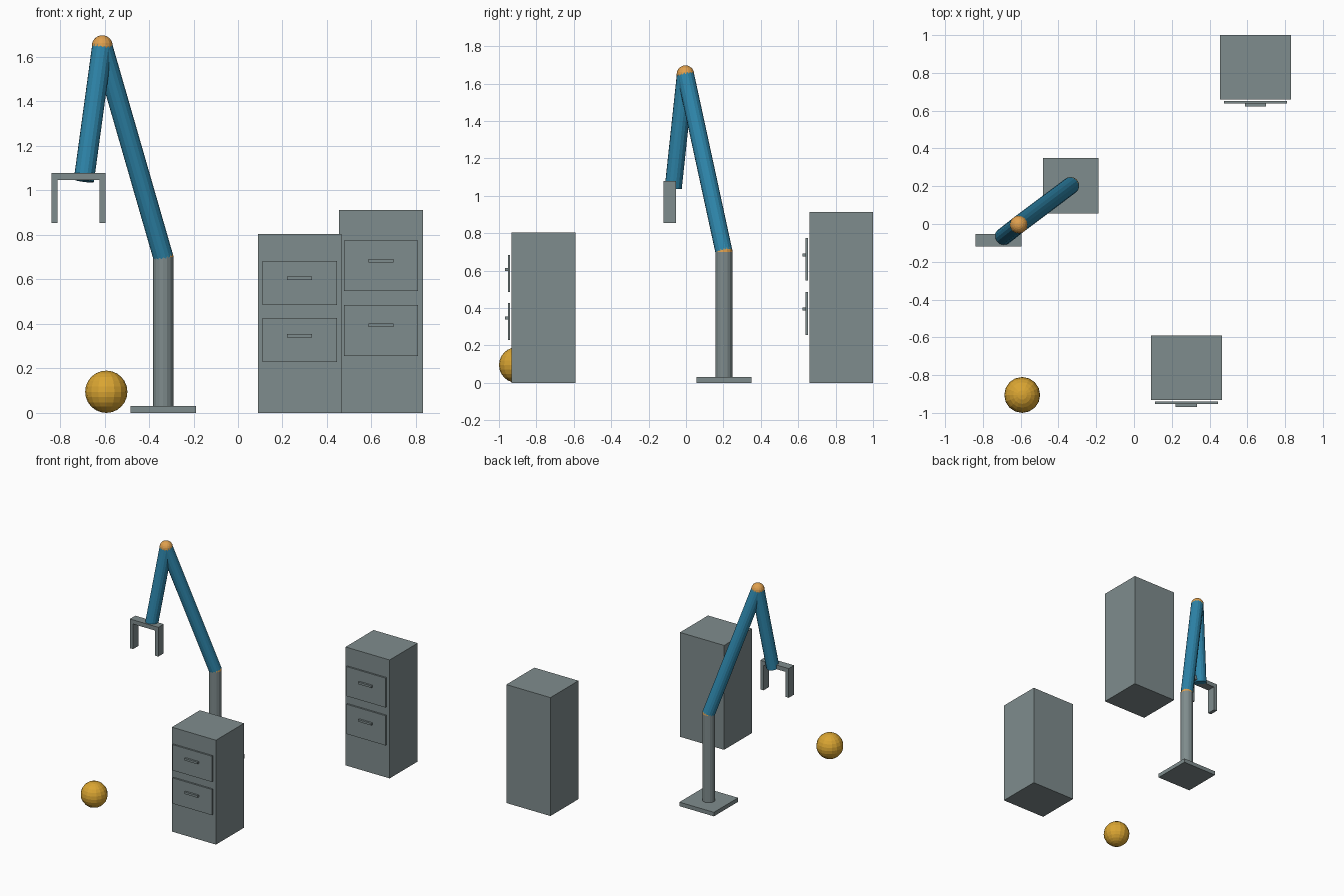
import bpy
from mathutils import Vector

if "Cube" in bpy.data.objects:
    bpy.data.objects.remove(bpy.data.objects["Cube"])


def material(name, hex_code):
    rgb = [int(hex_code[i:i + 2], 16) / 255 for i in (0, 2, 4)]
    lin = [c / 12.92 if c <= 0.04045 else ((c + 0.055) / 1.055) ** 2.4 for c in rgb]
    m = bpy.data.materials.new(name)
    m.diffuse_color = (*lin, 1)
    m.use_nodes = True
    m.node_tree.nodes["Principled BSDF"].inputs["Base Color"].default_value = m.diffuse_color
    return m


GREY = material("steel grey", "7f8c8d")
BLUE = material("arm blue", "2e86ab")
ORANGE = material("joint orange", "e0a04e")
GOLD = material("ball gold", "daa532")


def finish(name, mat):
    ob = bpy.context.object
    ob.name = name
    ob.data.materials.append(mat)
    return ob


def box(name, x, y, z, mat=GREY):
    """Box from (min, max) ranges on each axis."""
    ranges = (x, y, z)
    bpy.ops.mesh.primitive_cube_add(size=1, location=[(a + b) / 2 for a, b in ranges])
    bpy.context.object.scale = [b - a for a, b in ranges]
    bpy.ops.object.transform_apply(location=False, rotation=False, scale=True)
    return finish(name, mat)


def tube(name, start, end, radius, mat):
    """Cylinder between two points."""
    a, b = Vector(start), Vector(end)
    bpy.ops.mesh.primitive_cylinder_add(vertices=16, radius=radius, depth=(b - a).length,
                                        location=(a + b) / 2)
    bpy.context.object.rotation_euler = (b - a).to_track_quat('Z', 'Y').to_euler()
    return finish(name, mat)


def sphere(name, centre, radius, mat):
    bpy.ops.mesh.primitive_uv_sphere_add(segments=16, ring_count=12, radius=radius,
                                         location=centre)
    return finish(name, mat)


def cabinet(name, cx, front, height, drawers):
    """Filing cabinet; drawers are (bottom, top, handle height)."""
    box(name + "_body", (cx - 0.188, cx + 0.188), (front, front + 0.341), (0, height))
    for i, (low, high, grip) in enumerate(drawers, 1):
        box(f"{name}_drawer_{i}", (cx - 0.167, cx + 0.167),
            (front - 0.021, front - 0.008), (low, high))
        box(f"{name}_handle_{i}", (cx - 0.056, cx + 0.056),
            (front - 0.036, front - 0.021), (grip - 0.008, grip + 0.008))


# Robot arm
R = 0.046
shoulder = (-0.336, 0.203, 0.70)
elbow = (-0.61, -0.003, 1.65)
wrist = (-0.693, -0.068, 1.043)
box("base_plate", (-0.483, -0.189), (0.056, 0.35), (0, 0.031))
tube("column", (-0.336, 0.203, 0.031), shoulder, R, GREY)
sphere("shoulder_joint", shoulder, R, ORANGE)
tube("upper_arm", shoulder, elbow, R, BLUE)
sphere("elbow_joint", elbow, R + 0.001, ORANGE)
tube("forearm", elbow, wrist, R, BLUE)

# Gripper
grip_y = (-0.119, -0.053)
box("gripper_palm", (-0.838, -0.596), grip_y, (1.047, 1.079))
for side, x in (("left", -0.838), ("right", -0.623)):
    box(f"gripper_finger_{side}", (x, x + 0.027), grip_y, (0.854, 1.047))

# Filing cabinets
cabinet("tall_cabinet", 0.643, 0.659, 0.912,
        [(0.548, 0.775, 0.683), (0.256, 0.485, 0.394)])
cabinet("short_cabinet", 0.277, -0.932, 0.804,
        [(0.485, 0.683, 0.605), (0.229, 0.427, 0.347)])

# Ball on the floor
sphere("ball", (-0.592, -0.905, 0.095), 0.095, GOLD)
